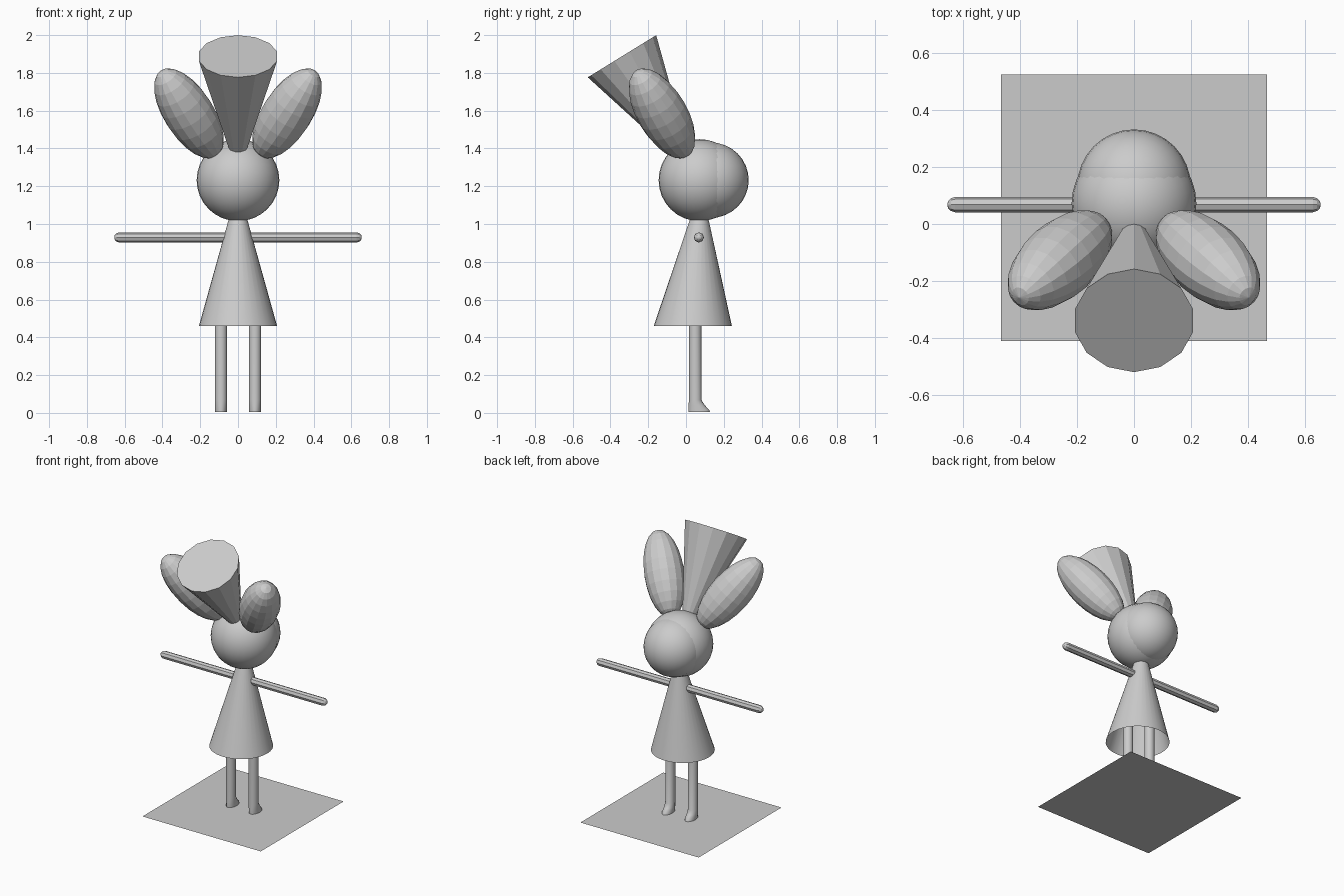
import bpy, bmesh, math
from mathutils import Vector, Matrix

if "Cube" in bpy.data.objects:
    bpy.data.objects.remove(bpy.data.objects["Cube"])

grey = bpy.data.materials.new("plain grey")
grey.diffuse_color = (0.6, 0.6, 0.6, 1)
grey.use_nodes = True
grey.node_tree.nodes["Principled BSDF"].inputs["Base Color"].default_value = grey.diffuse_color


def finish(obj, name, smooth=True, angle=40):
    obj.name = name
    obj.data.materials.append(grey)
    if smooth:
        bpy.ops.object.select_all(action='DESELECT')
        obj.select_set(True)
        bpy.context.view_layer.objects.active = obj
        bpy.ops.object.shade_smooth_by_angle(angle=math.radians(angle))
    return obj


def ball(name, centre, radii, segs, rings, axis=(0, 0, 1), smooth=True):
    bpy.ops.mesh.primitive_uv_sphere_add(segments=segs, ring_count=rings, radius=1)
    obj = bpy.context.object
    turn = Vector(axis).to_track_quat('Z', 'Y').to_matrix().to_4x4()
    obj.data.transform(Matrix.Translation(centre) @ turn @ Matrix.Diagonal((*radii, 1)))
    return finish(obj, name, smooth)


def loft(name, rings, sides, cap_start=True, cap_end=True, smooth=True, phase=0.0):
    """Skin rings given as (centre, u vector, v vector)."""
    bm = bmesh.new()
    loops = []
    for c, u, v in rings:
        c, u, v = Vector(c), Vector(u), Vector(v)
        loop = []
        for i in range(sides):
            a = 2 * math.pi * i / sides + phase
            loop.append(bm.verts.new(c + u * math.cos(a) + v * math.sin(a)))
        loops.append(loop)
    for lo, hi in zip(loops, loops[1:]):
        for i in range(sides):
            j = (i + 1) % sides
            bm.faces.new((lo[i], lo[j], hi[j], hi[i]))
    if cap_start:
        bm.faces.new(loops[0][::-1])
    if cap_end:
        bm.faces.new(loops[-1])
    bmesh.ops.recalc_face_normals(bm, faces=bm.faces)
    me = bpy.data.meshes.new(name)
    bm.to_mesh(me)
    bm.free()
    obj = bpy.data.objects.new(name, me)
    bpy.context.collection.objects.link(obj)
    return finish(obj, name, smooth)


def flat_ring(x, y, z, rx, ry):
    return ((x, y, z), (rx, 0, 0), (0, ry, 0))


# Ground sheet
bpy.ops.mesh.primitive_plane_add(size=0.935, location=(0, 0.057, 0))
finish(bpy.context.object, "ground_sheet", False)

# Head: main ball with a slightly smaller one behind
ball("head", (0, 0.072, 1.232), (0.219, 0.217, 0.217), 32, 16)
ball("back_of_head", (0, 0.13, 1.232), (0.2, 0.202, 0.2), 32, 16)

# Dress, open at the hem
loft("dress", [flat_ring(0, 0.036, 0.46, 0.207, 0.207),
               flat_ring(0, 0.071, 1.04, 0.045, 0.045)], 32, cap_start=False)

# Tall flared hat, leaning forward
axis = Vector((0, 0.525, -0.852)).normalized()
side = Vector((1, 0, 0))
up = axis.cross(side)
top = Vector((0, -0.339, 1.888))
loft("hat", [(top, side * 0.2126, up * 0.2126),
             (top + axis * 0.6, side * 0.04, up * 0.04)], 14,
     smooth=False, phase=math.pi / 2)

for s, label in ((-1, "left"), (1, "right")):
    # Ear
    ball(label + "_ear", (s * 0.26, -0.127, 1.585), (0.132, 0.132, 0.296), 16, 12,
         axis=(s * 0.486, -0.442, 0.752), smooth=False)

    # Arm with rounded tip
    arm = [(0.03, 0.027), (0.628, 0.027), (0.643, 0.022), (0.652, 0.013), (0.655, 0.004)]
    loft(label + "_arm", [((s * x, 0.068, 0.929), (0, r, 0), (0, 0, r)) for x, r in arm],
         8, smooth=False)

    # Leg with a foot pointing to +y
    x = s * 0.09
    leg = [(0.012, 0.127, 0.004), (0.012, 0.123, 0.016), (0.013, 0.1, 0.04),
           (0.016, 0.081, 0.068), (0.016, 0.081, 0.6)]
    loft(label + "_leg", [flat_ring(x, (a + b) / 2, z, 0.033, (b - a) / 2)
                          for a, b, z in leg], 16)
